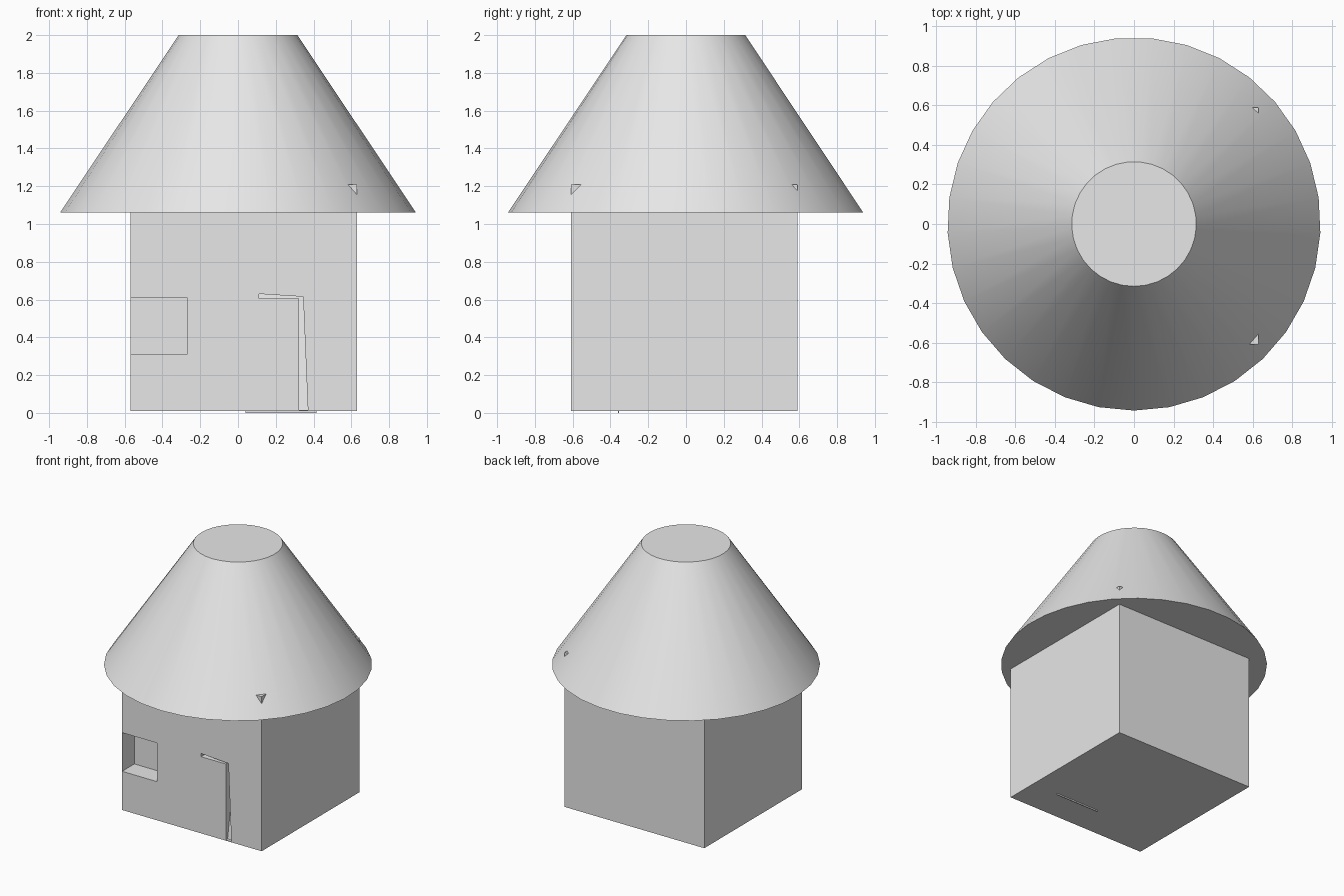
import bpy, bmesh, math
from mathutils import Matrix, Vector

if "Cube" in bpy.data.objects:
    bpy.data.objects.remove(bpy.data.objects["Cube"], do_unlink=True)

grey = bpy.data.materials.new("plain grey")
grey.use_nodes = True
grey.diffuse_color = (0.8, 0.8, 0.8, 1)
grey.node_tree.nodes["Principled BSDF"].inputs["Base Color"].default_value = grey.diffuse_color


def add_object(name, bm):
    bmesh.ops.recalc_face_normals(bm, faces=bm.faces[:])
    mesh = bpy.data.meshes.new(name)
    bm.to_mesh(mesh)
    bm.free()
    mesh.materials.append(grey)
    obj = bpy.data.objects.new(name, mesh)
    bpy.context.collection.objects.link(obj)
    return obj


def box(name, low, high):
    low, high = Vector(low), Vector(high)
    bm = bmesh.new()
    bmesh.ops.create_cube(bm, size=1, matrix=Matrix.Translation((low + high) / 2)
                          @ Matrix.Diagonal((*(high - low), 1)))
    return add_object(name, bm)


def activate(obj):
    bpy.ops.object.select_all(action='DESELECT')
    obj.select_set(True)
    bpy.context.view_layer.objects.active = obj


def cut(target, cutter):
    mod = target.modifiers.new("cut", 'BOOLEAN')
    mod.operation = 'DIFFERENCE'
    mod.solver = 'EXACT'
    mod.object = cutter
    activate(target)
    bpy.ops.object.modifier_apply(modifier=mod.name)
    bpy.data.objects.remove(cutter, do_unlink=True)


# Walls, whose upper corners just break through the roof
front = -0.61
walls = box("walls", (-0.57, front, 0.01), (0.63, 0.59, 1.21))

# Window recess, leaving a paper-thin side wall
cut(walls, box("window_cutter", (-0.568, front - 0.1, 0.31), (-0.27, front + 0.15, 0.61)))

# Door gap along the top and one side, with a leaning back face
outline = [(0.11, 0.63), (0.345, 0.615), (0.37, 0.015),
           (0.322, 0.015), (0.322, 0.605), (0.11, 0.605)]
bm = bmesh.new()
outer = [bm.verts.new((x, front - 0.1, z)) for x, z in outline]
inner = [bm.verts.new((x, front + 0.02 + 0.16 * z, z)) for x, z in outline]
bm.faces.new(outer)
bm.faces.new(inner[::-1])
for i in range(len(outline)):
    j = (i + 1) % len(outline)
    bm.faces.new((outer[i], inner[i], inner[j], outer[j]))
cut(walls, add_object("door_gap_cutter", bm))

# Thin sill showing under the floor
box("door_sill", (0.04, -0.361, 0), (0.415, -0.354, 0.02))

# Roof: truncated cone with a flat top
bm = bmesh.new()
bmesh.ops.create_cone(bm, cap_ends=True, segments=33, radius1=0.943, radius2=0.315, depth=0.94,
                      matrix=Matrix.Translation((0, 0, 1.53)) @ Matrix.Rotation(math.pi, 4, 'Z'))
# Put one corner of the rim at the front
tip = min(bm.verts, key=lambda v: v.co.y).co
turn = -math.pi / 2 - math.atan2(tip.y, tip.x)
bmesh.ops.rotate(bm, verts=bm.verts[:], cent=(0, 0, 0), matrix=Matrix.Rotation(turn, 3, 'Z'))
roof = add_object("roof", bm)
activate(roof)
bpy.ops.object.shade_smooth_by_angle(angle=math.radians(30))
